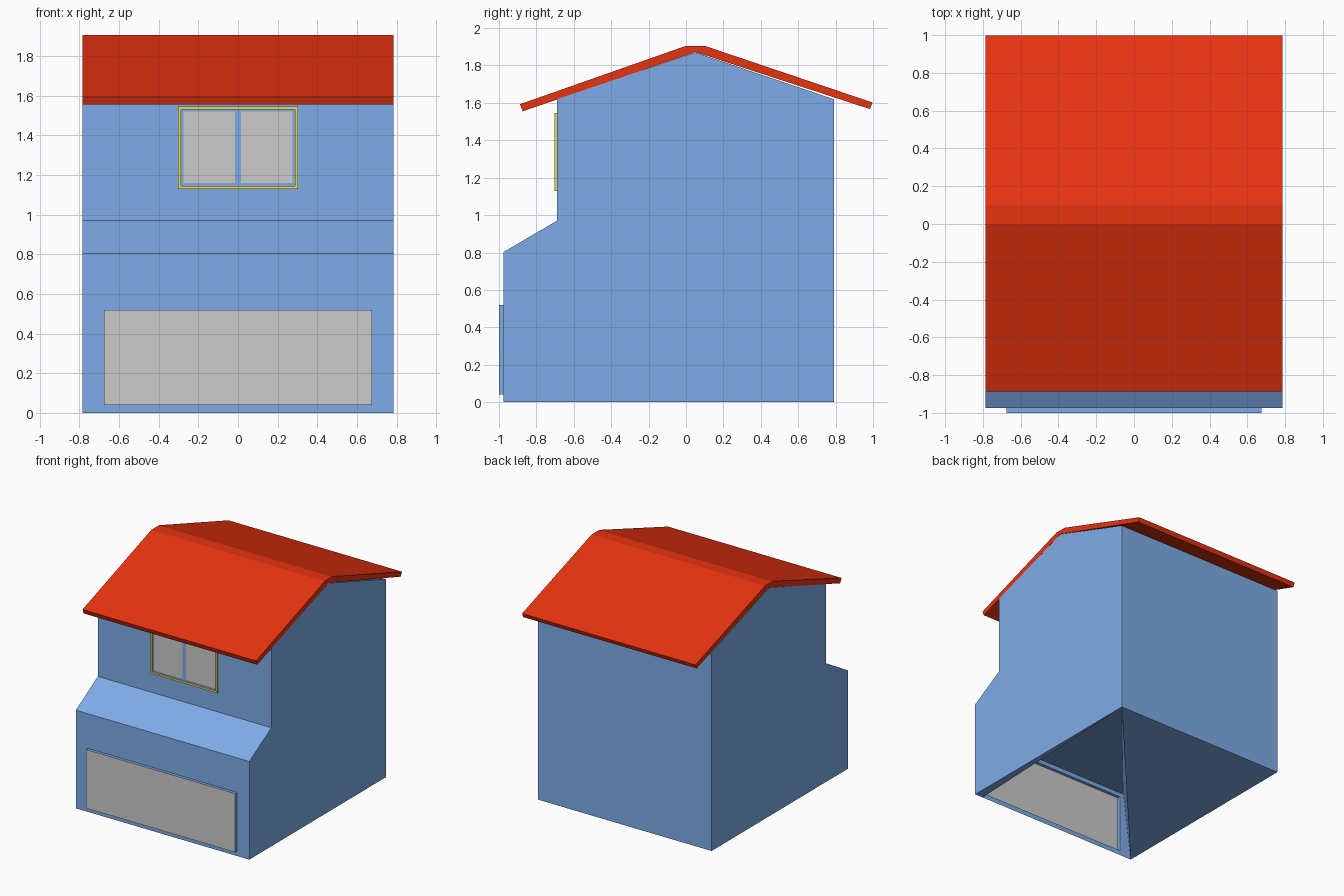
import bpy, bmesh

if "Cube" in bpy.data.objects:
    bpy.data.objects.remove(bpy.data.objects["Cube"])

W = 0.785          # half width of house and roof
FRONT = -0.975     # plane of the garage wall
BACK = 0.79


def material(name, rgb):
    m = bpy.data.materials.new(name)
    m.diffuse_color = (*rgb, 1)
    m.use_nodes = True
    m.node_tree.nodes["Principled BSDF"].inputs["Base Color"].default_value = m.diffuse_color
    return m


BLUE = material("blue_wall", (0.21, 0.41, 0.8))
RED = material("red_roof", (0.8, 0.033, 0.005))
YELLOW = material("yellow_trim", (0.8, 0.7, 0.1))


def make(name, verts, faces, mat=None):
    me = bpy.data.meshes.new(name)
    me.from_pydata(verts, [], faces)
    if mat:
        me.materials.append(mat)
    ob = bpy.data.objects.new(name, me)
    bpy.context.collection.objects.link(ob)
    return ob


def fix_normals(ob):
    bm = bmesh.new()
    bm.from_mesh(ob.data)
    bmesh.ops.recalc_face_normals(bm, faces=bm.faces)
    bm.to_mesh(ob.data)
    bm.free()


def extrude_profile(name, prof, mat):
    n = len(prof)
    verts = [(x, y, z) for x in (-W, W) for y, z in prof]
    faces = [list(range(n)), list(range(n, 2 * n))]
    faces += [(i, (i + 1) % n, n + (i + 1) % n, n + i) for i in range(n)]
    ob = make(name, verts, faces, mat)
    fix_normals(ob)
    return ob


def rect(x0, x1, z0, z1, y):
    return [(x0, y, z0), (x1, y, z0), (x1, y, z1), (x0, y, z1)]


def ring(a, b):
    return [(a + i, a + (i + 1) % 4, b + (i + 1) % 4, b + i) for i in range(4)]


# House shell: stepped side profile, front wall with a garage opening
prof = [(FRONT, 0), (BACK, 0), (BACK, 1.62), (0.05, 1.87),
        (-0.69, 1.62), (-0.69, 0.97), (FRONT, 0.803)]
n = len(prof)
verts = [(x, y, z) for x in (-W, W) for y, z in prof]
verts += [(-0.71, FRONT, 0), (-0.71, FRONT, 0.555), (0.71, FRONT, 0.555), (0.71, FRONT, 0)]
C, B, H, A = 0, 1, n, n + 1
D, E, F, G = range(2 * n, 2 * n + 4)
faces = [list(range(n))[::-1], list(range(n, 2 * n))]
faces += [(i, i + 1, n + i + 1, n + i)[::-1] for i in range(1, n - 1)]
faces.append((C, D, E, F, G, H, 2 * n - 1, n - 1))
# Floor, rising to the top edge of the garage opening
faces += [(C, B, A), (A, E, C), (A, F, E), (A, G, F), (A, H, G)]
make("house_walls", verts, faces, BLUE)

# Dark sliver of floor showing beside the garage opening
y = FRONT - 0.001
make("floor_sliver", [(-W, y, 0), (-0.71, y, 0), (-0.71, y, 0.555)], [(0, 2, 1)], BLUE)

# Garage surround with protruding sides, open behind
v = rect(-0.71, 0.71, 0, 0.555, FRONT) + rect(-0.675, 0.675, 0.04, 0.52, FRONT) \
    + rect(-0.675, 0.675, 0.04, 0.52, -1.0)
make("garage_surround", v, ring(0, 4) + ring(4, 8), BLUE)
make("garage_door", rect(-0.675, 0.675, 0.04, 0.52, -1.0), [(0, 1, 2, 3)])

# Window frame standing proud of the upper wall
v = []
for y in (-0.69, -0.702):
    v += rect(-0.302, 0.302, 1.128, 1.545, y) + rect(-0.287, 0.287, 1.143, 1.53, y)
frame = make("window_frame", v, ring(0, 4) + ring(8, 12) + ring(0, 8) + ring(4, 12), YELLOW)
fix_normals(frame)

# Two window panes
for side, x0, x1 in (("left", -0.275, -0.015), ("right", 0.015, 0.275)):
    make("window_pane_" + side, rect(x0, x1, 1.158, 1.52, -0.693), [(0, 1, 2, 3)])

# Gable roof slab with a flat ridge
extrude_profile("roof", [(-0.873, 1.555), (-0.888, 1.593), (0.0, 1.905), (0.1, 1.905),
                         (0.998, 1.602), (0.983, 1.567), (0.05, 1.872)], RED)
